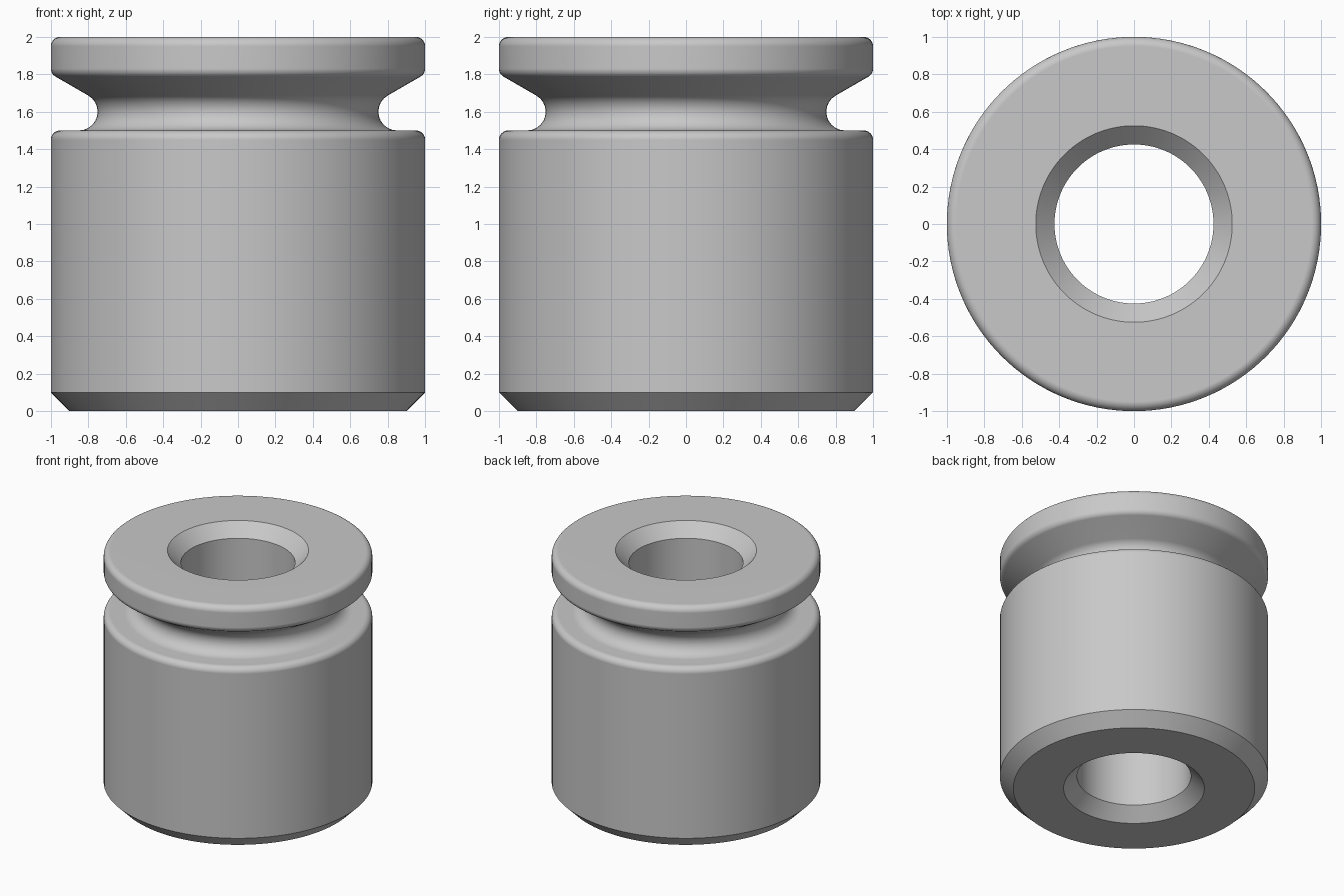
import bpy
import bmesh
import math
from mathutils import Vector

default = bpy.data.objects.get("Cube")
if default:
    bpy.data.objects.remove(default, do_unlink=True)

SIDES = 128

# Half section as (radius, height, corner rounding)
SECTION = [
    (0.425, 0.10, 0), (0.525, 0, 0),           # lower bore chamfer
    (0.90, 0, 0), (1, 0.10, 0),                # lower outer chamfer
    (1, 1.5, 0.05),                            # body shoulder
    (0.477, 1.5, 0.10),                        # groove root
    (1, 1.802, 0.05), (1, 2, 0.05),            # rim flange
    (0.525, 2, 0), (0.425, 1.90, 0),           # upper bore chamfer
]


def rounded(section, steps=10):
    """Replace each corner that has a rounding by a tangent arc."""
    points = []
    for i, (r, z, radius) in enumerate(section):
        corner = Vector((r, z))
        if not radius:
            points.append(corner)
            continue
        a = (Vector(section[i - 1][:2]) - corner).normalized()
        b = (Vector(section[(i + 1) % len(section)][:2]) - corner).normalized()
        half = math.acos(a.dot(b)) / 2
        centre = corner + (a + b).normalized() * radius / math.sin(half)
        start = corner + a * radius / math.tan(half) - centre
        end = corner + b * radius / math.tan(half) - centre
        sweep = math.pi - 2 * half
        for k in range(steps + 1):
            t = k / steps
            arm = (start * math.sin((1 - t) * sweep) + end * math.sin(t * sweep)) / math.sin(sweep)
            points.append(centre + arm)
    return points


def lathe(name, points, material):
    """Revolve a closed half section around the z axis."""
    bm = bmesh.new()
    rings = []
    for s in range(SIDES):
        t = math.tau * s / SIDES
        rings.append([bm.verts.new((p.x * math.cos(t), p.x * math.sin(t), p.y))
                      for p in points])
    n = len(points)
    for s in range(SIDES):
        here, after = rings[s], rings[(s + 1) % SIDES]
        for i in range(n):
            j = (i + 1) % n
            bm.faces.new((here[i], after[i], after[j], here[j]))
    bmesh.ops.recalc_face_normals(bm, faces=bm.faces[:])
    mesh = bpy.data.meshes.new(name)
    bm.to_mesh(mesh)
    bm.free()
    mesh.materials.append(material)
    obj = bpy.data.objects.new(name, mesh)
    bpy.context.collection.objects.link(obj)
    return obj


# Plain grey metal
grey = bpy.data.materials.new("grey")
grey.use_nodes = True
colour = (0.58, 0.58, 0.58, 1)
grey.diffuse_color = colour
grey.node_tree.nodes["Principled BSDF"].inputs["Base Color"].default_value = colour

# Grooved bushing, smooth with crisp chamfer edges
bushing = lathe("grooved_bushing", rounded(SECTION), grey)
bpy.ops.object.select_all(action="DESELECT")
bushing.select_set(True)
bpy.context.view_layer.objects.active = bushing
bpy.ops.object.shade_smooth_by_angle(angle=math.radians(30))
weighted = bushing.modifiers.new("flat_face_shading", "WEIGHTED_NORMAL")
weighted.keep_sharp = True
